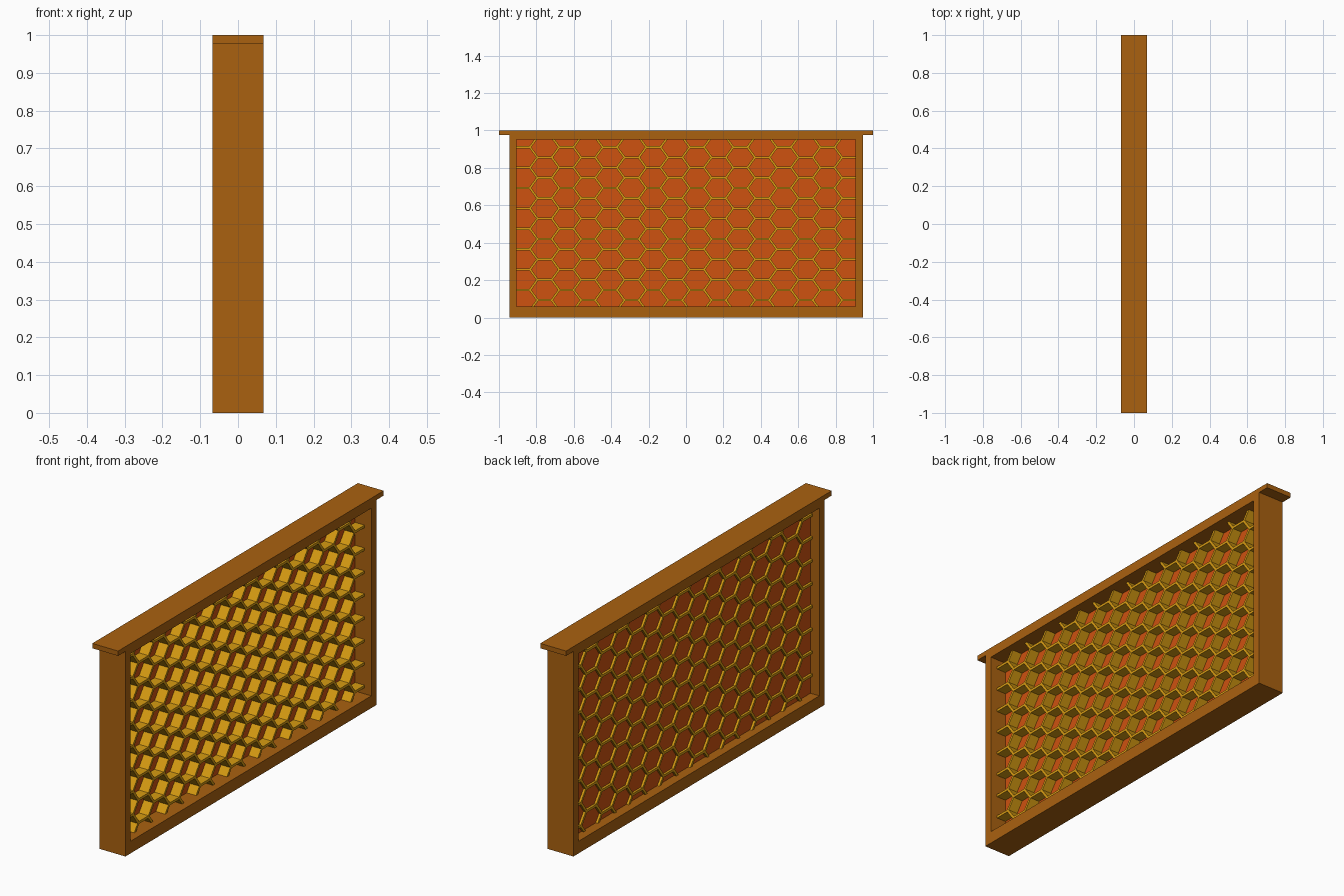
import bpy, bmesh, math
from mathutils import Vector

if "Cube" in bpy.data.objects:
    bpy.data.objects.remove(bpy.data.objects["Cube"])

HW = 0.068                       # half depth of the wooden frame
YI, YO = 0.907, 0.945            # inner and outer half length
ZB, ZT, ZL = 0.058, 0.952, 0.977 # opening bottom, opening top, lug underside


def material(name, rgb):
    m = bpy.data.materials.new(name)
    m.diffuse_color = (*rgb, 1)
    m.use_nodes = True
    m.node_tree.nodes["Principled BSDF"].inputs["Base Color"].default_value = m.diffuse_color
    return m


wood = material("wood", (0.40, 0.12, 0.005))
wax = material("wax", (0.68, 0.33, 0.006))
orange = material("foundation", (0.62, 0.085, 0.005))


def finish(name, bm, mat):
    me = bpy.data.meshes.new(name)
    bm.to_mesh(me)
    bm.free()
    me.materials.append(mat)
    ob = bpy.data.objects.new(name, me)
    bpy.context.collection.objects.link(ob)
    return ob


def prism(name, profile, x0, x1, mat):
    # extrude a (y, z) outline along x
    bm = bmesh.new()
    f = bm.faces.new([bm.verts.new((x0, y, z)) for y, z in profile])
    r = bmesh.ops.extrude_face_region(bm, geom=[f])
    vs = [v for v in r["geom"] if isinstance(v, bmesh.types.BMVert)]
    bmesh.ops.translate(bm, verts=vs, vec=(x1 - x0, 0, 0))
    bmesh.ops.recalc_face_normals(bm, faces=bm.faces)
    return finish(name, bm, mat)


def rect(y0, y1, z0, z1):
    return [(y0, z0), (y1, z0), (y1, z1), (y0, z1)]


# Wooden frame: lugged top bar, two end bars, bottom bar
prism("top_bar", [(-1, ZL), (-YI, ZL), (-YI, ZT), (YI, ZT), (YI, ZL),
                  (1, ZL), (1, 1), (-1, 1)], -HW, HW, wood)
for side, s in (("left", -1), ("right", 1)):
    prism("end_bar_" + side, rect(s * YI, s * YO, 0, ZL), -HW, HW, wood)
prism("bottom_bar", rect(-YI, YI, 0, ZB), -HW, HW, wood)

# Foundation sheet filling the opening
prism("foundation_sheet", rect(-YI, YI, ZB, ZT), -0.021, -0.017, orange)

# Honeycomb: hexagonal cell rings, slightly stretched, trimmed to the opening
COLS, PY, PZ = 16, 0.1163, 0.109
XB, XF = -0.032, 0.032
RY, RZ = PY / 1.5, PZ / math.sqrt(3)
WALL = 0.006                     # half wall thickness
bm = bmesh.new()


def corner(x, cy, cz, k, inset):
    a = math.radians(60 * k)
    return bm.verts.new((x, cy + (RY - inset) * math.cos(a),
                         cz + (RZ - inset) * math.sin(a)))


for c in range(COLS):
    cy = (c - (COLS - 1) / 2) * PY
    for r in range(-1, 10):
        cz = 0.0385 + (r + (0 if c % 2 else 0.5)) * PZ
        fo, fi, bo, bi = ([corner(x, cy, cz, k, t) for k in range(6)]
                          for x, t in ((XF, 0), (XF, WALL * 1.15),
                                       (XB, 0), (XB, WALL * 1.15)))
        for k in range(6):
            n = (k + 1) % 6
            bm.faces.new((fo[k], fo[n], fi[n], fi[k]))   # front rim
            bm.faces.new((bo[n], bo[k], bi[k], bi[n]))   # back rim
            bm.faces.new((fi[k], fi[n], bi[n], bi[k]))   # cell wall
bmesh.ops.remove_doubles(bm, verts=bm.verts, dist=0.0005)
for co, no in (((0, YI, 0), (0, 1, 0)), ((0, -YI, 0), (0, -1, 0)),
               ((0, 0, ZT), (0, 0, 1)), ((0, 0, ZB), (0, 0, -1))):
    bmesh.ops.bisect_plane(bm, geom=bm.verts[:] + bm.edges[:] + bm.faces[:],
                           plane_co=Vector(co), plane_no=Vector(no),
                           clear_outer=True)
finish("honeycomb", bm, wax)
